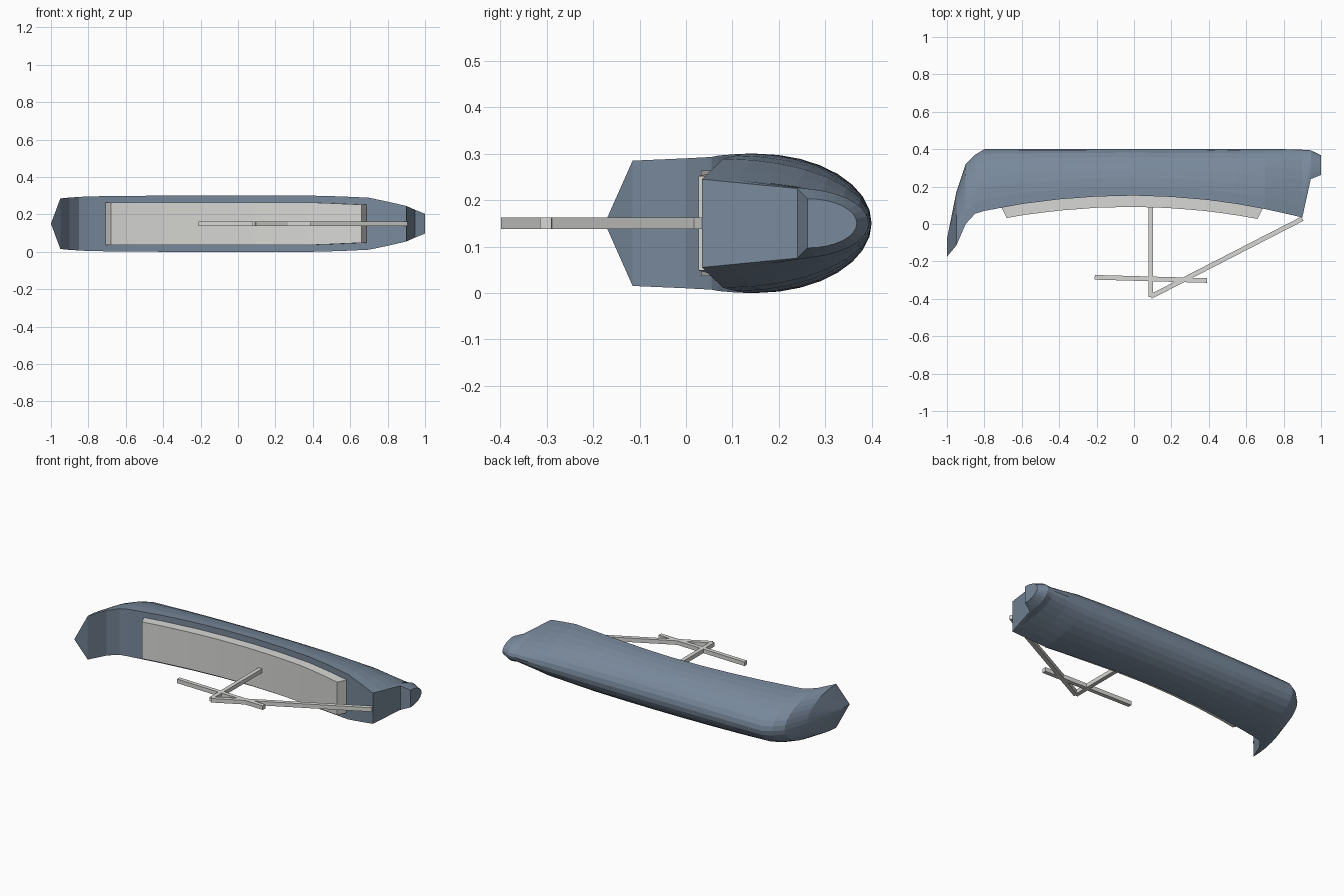
import bpy, bmesh, math
from mathutils import Vector

cube = bpy.data.objects.get("Cube")
if cube:
    bpy.data.objects.remove(cube)

MID = 0.15  # height of the centre plane


def material(name, colour):
    m = bpy.data.materials.new(name)
    m.use_nodes = True
    m.diffuse_color = (*colour, 1)
    m.node_tree.nodes["Principled BSDF"].inputs["Base Color"].default_value = (*colour, 1)
    return m


hull_blue = material("slate blue", (0.19, 0.25, 0.33))
light_grey = material("light grey", (0.68, 0.68, 0.66))


def loft(name, rings, mat):
    """Skin a row of closed rings and cap both ends."""
    bm = bmesh.new()
    rows = [[bm.verts.new(p) for p in ring] for ring in rings]
    n = len(rows[0])
    for a, b in zip(rows, rows[1:]):
        for i in range(n):
            j = (i + 1) % n
            bm.faces.new((a[i], a[j], b[j], b[i]))
    bm.faces.new(rows[0])
    bm.faces.new(rows[-1][::-1])
    bmesh.ops.remove_doubles(bm, verts=bm.verts, dist=1e-5)
    bmesh.ops.recalc_face_normals(bm, faces=bm.faces)
    mesh = bpy.data.meshes.new(name)
    bm.to_mesh(mesh)
    bm.free()
    mesh.materials.append(mat)
    ob = bpy.data.objects.new(name, mesh)
    bpy.context.collection.objects.link(ob)
    return ob


# Hull lying on its side: half-ellipse stations of (x, deck y, keel y, half beam)
STATIONS = [
    (-1.0, -0.175, -0.08, 0.0), (-0.95, -0.115, 0.17, 0.135),
    (-0.9, 0.0, 0.32, 0.14), (-0.85, 0.055, 0.37, 0.143),
    (-0.8, 0.07, 0.4, 0.146), (-0.6, 0.107, 0.4, 0.149),
    (-0.4, 0.132, 0.4, 0.15), (-0.2, 0.147, 0.4, 0.15),
    (0.0, 0.152, 0.4, 0.15), (0.2, 0.145, 0.4, 0.15),
    (0.4, 0.128, 0.4, 0.15), (0.55, 0.107, 0.4, 0.146),
    (0.7, 0.08, 0.4, 0.139), (0.8, 0.058, 0.4, 0.118),
    (0.9, 0.035, 0.397, 0.095), (0.945, 0.24, 0.394, 0.075),
    (1.0, 0.262, 0.368, 0.053),
]
SIDES = 16


def section(x, deck, keel, half):
    angles = [math.pi * i / SIDES for i in range(SIDES + 1)]
    return [(x, deck + (keel - deck) * math.sin(a), MID + half * math.cos(a))
            for a in angles]


loft("hull", [section(*s) for s in STATIONS], hull_blue)


def deck_y(x):
    for a, b in zip(STATIONS, STATIONS[1:]):
        if a[0] <= x <= b[0]:
            return a[1] + (b[1] - a[1]) * (x - a[0]) / (b[0] - a[0])


# Cabin following the curve of the deck, with splayed ends
rings = []
COUNT = 14
for i in range(COUNT + 1):
    t = -1 + 2 * i / COUNT
    base_x, roof_x = -0.01 + 0.7 * t, -0.01 + 0.67 * t
    half = 0.114 - 0.012 * max(0, (t - 0.6) / 0.4)
    base_y = deck_y(base_x) + 0.005
    roof_y = deck_y(roof_x) - 0.06
    rings.append([(base_x, base_y, MID - half), (roof_x, roof_y, MID - half),
                  (roof_x, roof_y, MID + half), (base_x, base_y, MID + half)])
loft("cabin", rings, light_grey)


# Square spars
def spar(name, start, end, width=0.025):
    a, b = Vector((*start, MID)), Vector((*end, MID))
    side = (b - a).normalized().cross(Vector((0, 0, 1))) * width / 2
    up = Vector((0, 0, width / 2))
    loft(name, [[p - side - up, p + side - up, p + side + up, p - side + up]
                for p in (a, b)], light_grey)


spar("mast", (0.09, 0.12), (0.09, -0.39))
spar("yard", (-0.21, -0.285), (0.39, -0.302))
spar("stay", (0.09, -0.388), (0.9, 0.028))
